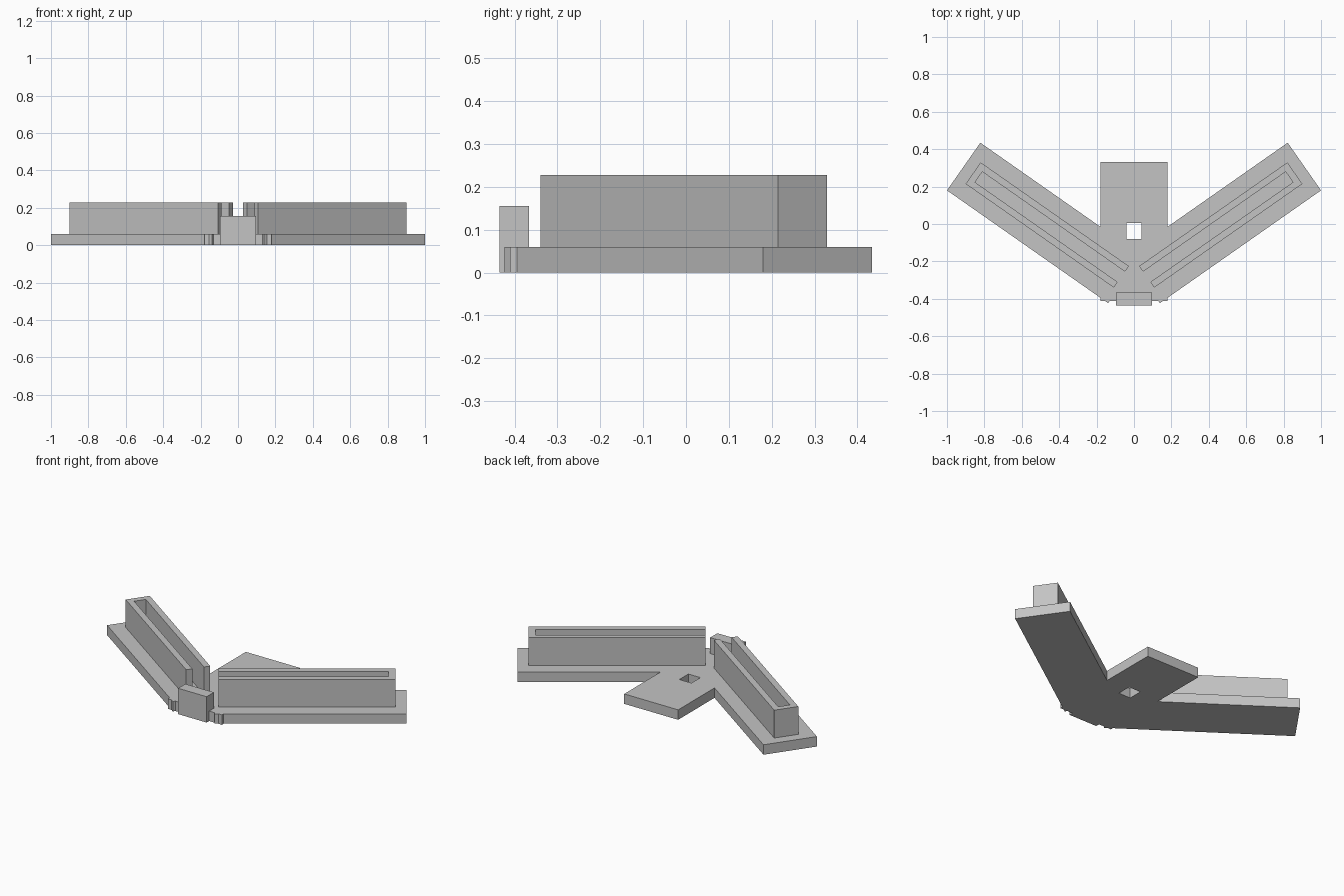
import bpy, bmesh, math
from mathutils import Vector

cube = bpy.data.objects.get("Cube")
if cube:
    bpy.data.objects.remove(cube)

grey = bpy.data.materials.new("mid grey")
grey.use_nodes = True
grey.diffuse_color = (0.55, 0.55, 0.55, 1)
grey.node_tree.nodes["Principled BSDF"].inputs["Base Color"].default_value = (0.55, 0.55, 0.55, 1)

ANGLE = math.radians(35)
along = Vector((math.cos(ANGLE), math.sin(ANGLE)))
across = Vector((-along.y, along.x))
BASE_TOP, WALL_TOP = 0.06, 0.228


def prism(name, outline, z0, z1):
    """Extrude a flat outline straight up."""
    bm = bmesh.new()
    face = bm.faces.new([bm.verts.new((x, y, z0)) for x, y in outline])
    top = bmesh.ops.extrude_face_region(bm, geom=[face])["geom"]
    moved = [v for v in top if isinstance(v, bmesh.types.BMVert)]
    bmesh.ops.translate(bm, verts=moved, vec=(0, 0, z1 - z0))
    bmesh.ops.recalc_face_normals(bm, faces=bm.faces)
    mesh = bpy.data.meshes.new(name)
    bm.to_mesh(mesh)
    bm.free()
    mesh.materials.append(grey)
    obj = bpy.data.objects.new(name, mesh)
    bpy.context.collection.objects.link(obj)
    return obj


def rect(x0, x1, y0, y1):
    return [(x0, y0), (x1, y0), (x1, y1), (x0, y1)]


def on_arm(outline, corner, side):
    """Place an outline given along/across the arm, mirrored by side."""
    points = [Vector(corner) + along * u + across * v for u, v in outline]
    return [(side * p.x, p.y) for p in points]


def combine(target, other, operation):
    mod = target.modifiers.new(other.name, "BOOLEAN")
    mod.operation = operation
    mod.solver = "EXACT"
    mod.object = other
    bpy.context.view_layer.objects.active = target
    bpy.ops.object.modifier_apply(modifier=mod.name)
    bpy.data.objects.remove(other)


# Central plate, joined with both arm plates and pierced by a square hole
base = prism("base_plate", rect(-0.18, 0.18, -0.411, 0.332), 0, BASE_TOP)
for label, side in (("left", 1), ("right", -1)):
    arm = on_arm(rect(0, 1.051, 0, 0.311), (0.139, -0.423), side)
    combine(base, prism(label + "_arm_plate", arm, 0, BASE_TOP), "UNION")
hole = prism("hole_cutter", rect(-0.04, 0.04, -0.08, 0.006), -0.1, 0.2)
combine(base, hole, "DIFFERENCE")

# Upright stop block at the front tip
block = prism("front_block", rect(-0.095, 0.095, -0.435, -0.366), 0, 0.156)
combine(base, block, "UNION")
base.name = "base_plate"

# U-shaped walls on each arm, open towards the middle
LENGTH, WIDTH, WALL = 0.967, 0.14, 0.036
u_shape = [(0, 0), (LENGTH, 0), (LENGTH, WIDTH), (0, WIDTH),
           (0, WIDTH - WALL), (LENGTH - WALL, WIDTH - WALL),
           (LENGTH - WALL, WALL), (0, WALL)]
for label, side in (("left", 1), ("right", -1)):
    prism(label + "_slot_walls", on_arm(u_shape, (0.108, -0.34), side), BASE_TOP, WALL_TOP)
